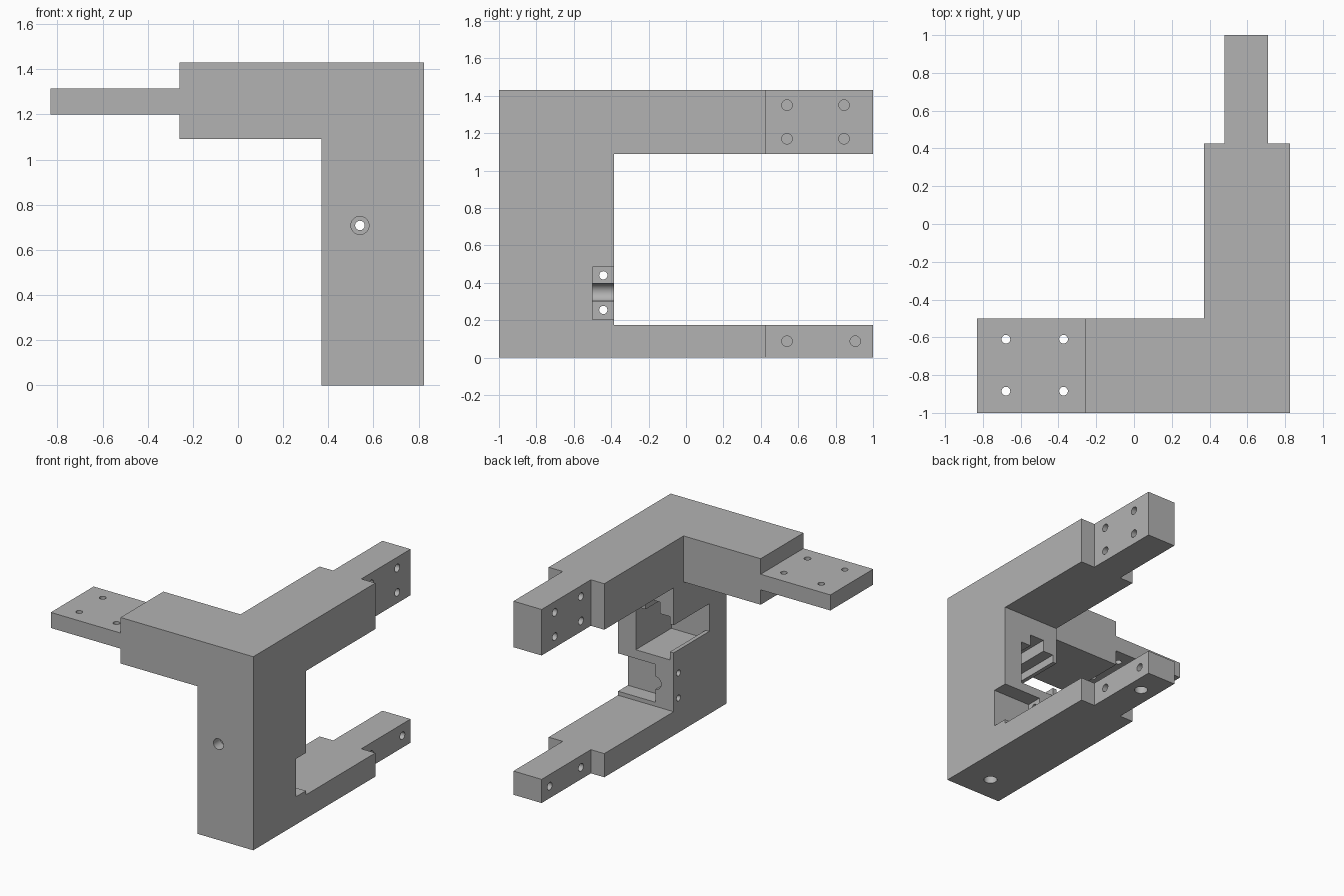
import bpy, bmesh, math
from mathutils import Matrix, Vector

if "Cube" in bpy.data.objects:
    bpy.data.objects.remove(bpy.data.objects["Cube"], do_unlink=True)

grey = bpy.data.materials.new("plain grey")
grey.use_nodes = True
COLOUR = (0.45, 0.45, 0.45, 1)
grey.diffuse_color = COLOUR
grey.node_tree.nodes["Principled BSDF"].inputs["Base Color"].default_value = COLOUR


def make(name, bm):
    bmesh.ops.recalc_face_normals(bm, faces=bm.faces)
    mesh = bpy.data.meshes.new(name)
    bm.to_mesh(mesh)
    bm.free()
    mesh.materials.append(grey)
    ob = bpy.data.objects.new(name, mesh)
    bpy.context.scene.collection.objects.link(ob)
    return ob


def box(name, x, y, z):
    bm = bmesh.new()
    bmesh.ops.create_cube(bm, size=1)
    for v in bm.verts:
        v.co = Vector([lo + (hi - lo) * (c + 0.5) for c, (lo, hi) in zip(v.co, (x, y, z))])
    return make(name, bm)


def rod(name, start, axis, length, radius):
    """Cylinder from start along axis, used as a drill."""
    direction = Vector(axis)
    turn = direction.to_track_quat("Z", "Y").to_matrix().to_4x4()
    bm = bmesh.new()
    bmesh.ops.create_cone(bm, cap_ends=True, segments=32, radius1=radius, radius2=radius, depth=length,
                          matrix=Matrix.Translation(Vector(start) + direction * length / 2) @ turn)
    return make(name, bm)


def combine(body, tool, operation):
    mod = body.modifiers.new("combine", "BOOLEAN")
    mod.operation, mod.solver, mod.object = operation, "EXACT", tool
    bpy.context.view_layer.update()
    graph = bpy.context.evaluated_depsgraph_get()
    mesh = bpy.data.meshes.new_from_object(body.evaluated_get(graph))
    body.modifiers.clear()
    body.data = mesh
    bpy.data.objects.remove(tool, do_unlink=True)


# Main dimensions
LEFT, RIGHT = 0.37, 0.825
FRONT, BACK, TOP = -1, -0.385, 1.43
ARM_END, ARM_LOW, FOOT_TOP = 0.425, 1.09, 0.175
TONGUE = (0.48, 0.71)
PLATE_X = -0.26

# Upright with upper and lower arms: one C profile pushed across the width
outline = [(FRONT, 0), (ARM_END, 0), (ARM_END, FOOT_TOP), (BACK, FOOT_TOP),
           (BACK, ARM_LOW), (ARM_END, ARM_LOW), (ARM_END, TOP), (FRONT, TOP)]
bm = bmesh.new()
face = bm.faces.new([bm.verts.new((LEFT, y, z)) for y, z in outline])
pushed = bmesh.ops.extrude_face_region(bm, geom=[face])["geom"]
bmesh.ops.translate(bm, vec=(RIGHT - LEFT, 0, 0),
                    verts=[g for g in pushed if isinstance(g, bmesh.types.BMVert)])
frame = make("bracket_frame", bm)

# Side arm, mounting plate and the two rear tongues
for part in (
    box("side_arm", (PLATE_X, LEFT), (FRONT, -0.5), (ARM_LOW, TOP)),
    box("side_plate", (-0.83, PLATE_X), (FRONT, -0.5), (1.2, 1.315)),
    box("upper_tongue", TONGUE, (ARM_END, 1), (ARM_LOW, TOP)),
    box("lower_tongue", TONGUE, (ARM_END, 1), (0, FOOT_TOP)),
):
    combine(frame, part, "UNION")

cutters = [
    # Rear pocket with a top notch and a window in its side wall
    box("pocket", (0.4, 0.68), (-0.8, -0.3), (0.55, 0.87)),
    box("pocket_notch", (0.484, 0.6), (-0.8, -0.3), (0.8, 0.955)),
    box("pocket_window", (0.3, 0.45), (-0.8, -0.3), (0.61, 0.814)),
    # Side recess with a rounded groove
    box("side_recess", (0.52, 0.9), (-0.5, -0.3), (0.205, 0.485)),
    rod("groove", (0.52, -0.5, 0.349), (0, 1, 0), 0.2, 0.047),
    # Stepped hole in the front
    rod("front_hole", (0.54, -1.1, 0.708), (0, 1, 0), 0.5, 0.021),
    rod("front_counterbore", (0.54, -1.1, 0.708), (0, 1, 0), 0.18, 0.04),
]
# Screw holes behind the side recess
for z in (0.255, 0.44):
    cutters.append(rod("recess_hole", (0.3, -0.442, z), (1, 0, 0), 0.4, 0.022))
# Through holes in the plate
for x in (-0.678, -0.373):
    for y in (-0.885, -0.61):
        cutters.append(rod("plate_hole", (x, y, 1.1), (0, 0, 1), 0.3, 0.023))
# Blind holes on both sides of the tongues
for y, z in ((0.54, 1.35), (0.54, 1.17), (0.845, 1.35), (0.845, 1.17), (0.54, 0.088), (0.905, 0.088)):
    cutters.append(rod("tongue_hole", (TONGUE[0] - 0.05, y, z), (1, 0, 0), 0.12, 0.028))
    cutters.append(rod("tongue_hole", (TONGUE[1] + 0.05, y, z), (-1, 0, 0), 0.12, 0.028))
# Blind holes underneath
for y in (-0.81, 0.79):
    cutters.append(rod("base_hole", (0.6, y, -0.05), (0, 0, 1), 0.13, 0.045))
for cutter in cutters:
    combine(frame, cutter, "DIFFERENCE")

# Merge flat regions and smooth only the bores
bm = bmesh.new()
bm.from_mesh(frame.data)
bmesh.ops.remove_doubles(bm, verts=bm.verts, dist=0.0001)
bmesh.ops.dissolve_limit(bm, angle_limit=math.radians(1), verts=bm.verts, edges=bm.edges)
bm.to_mesh(frame.data)
bm.free()
bpy.ops.object.select_all(action="DESELECT")
frame.select_set(True)
bpy.context.view_layer.objects.active = frame
bpy.ops.object.shade_smooth_by_angle(angle=math.radians(30))
